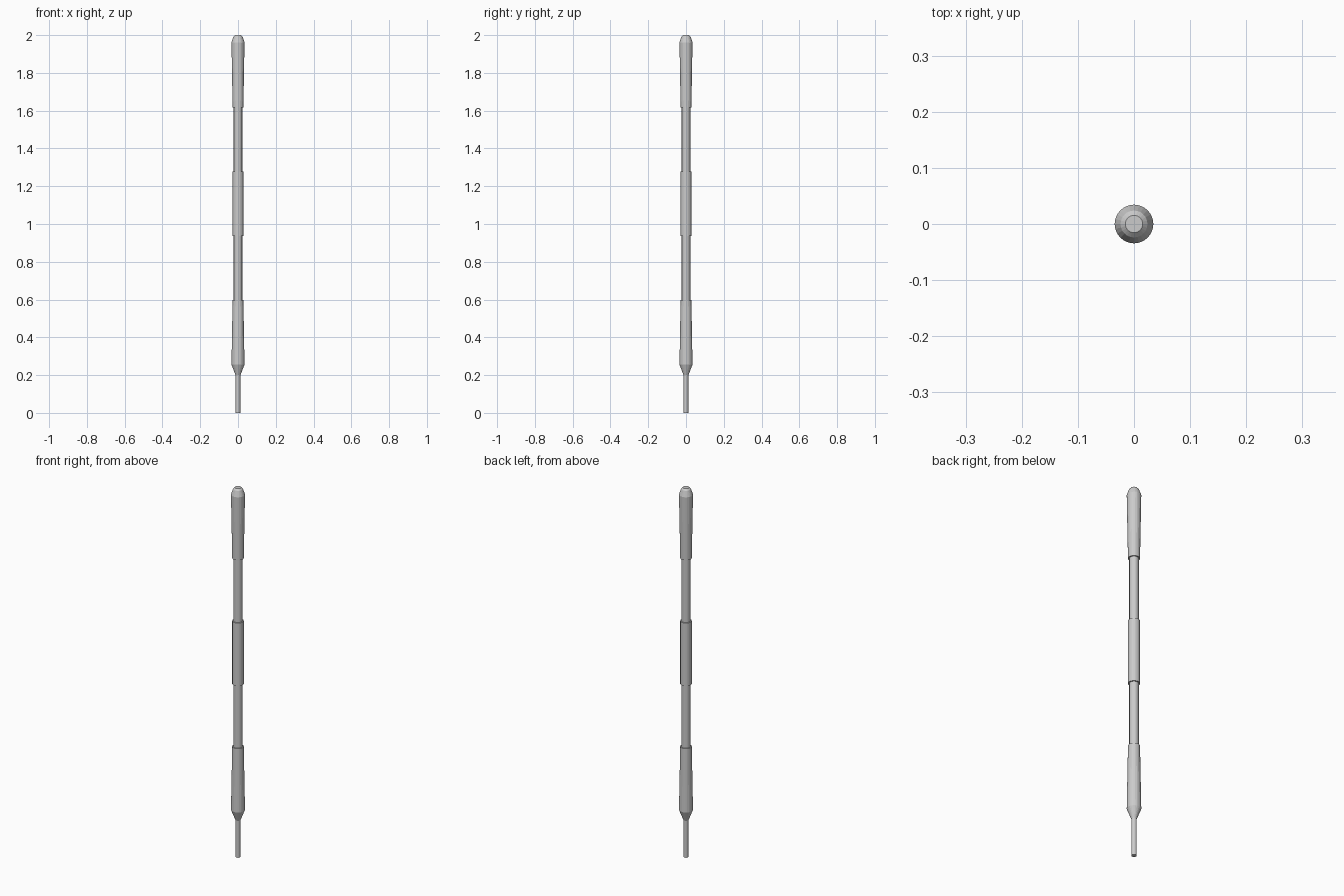
import bpy, bmesh
from math import cos, sin, tau

if "Cube" in bpy.data.objects:
    bpy.data.objects.remove(bpy.data.objects["Cube"])

SIDES = 24

def turned(name, profile):
    """Capped lathe of (radius, z) points around the z axis."""
    bm = bmesh.new()
    rings = [[bm.verts.new((r * cos(tau * i / SIDES), r * sin(tau * i / SIDES), z))
              for i in range(SIDES)] for r, z in profile]
    for a, b in zip(rings, rings[1:]):
        for i in range(SIDES):
            j = (i + 1) % SIDES
            bm.faces.new((a[i], a[j], b[j], b[i]))
    bm.faces.new(rings[0][::-1])
    bm.faces.new(rings[-1])
    mesh = bpy.data.meshes.new(name)
    bm.to_mesh(mesh)
    bm.free()
    obj = bpy.data.objects.new(name, mesh)
    bpy.context.collection.objects.link(obj)
    return obj

# One continuous turned rod: thin tang, flared foot, shaft, middle grip, shaft, rounded head
turned("rod", [
    (0.013, 0), (0.013, 0.2),                          # tang
    (0.0345, 0.255), (0.0285, 0.598),                  # flared foot
    (0.0225, 0.598), (0.0225, 0.937),                  # lower shaft
    (0.0285, 0.937), (0.0285, 1.278),                  # middle grip
    (0.0225, 1.278), (0.0225, 1.618),                  # upper shaft
    (0.0285, 1.618), (0.0345, 1.962),                  # flared head
    (0.024, 1.992), (0.0155, 2.0),                     # rounded tip
])
